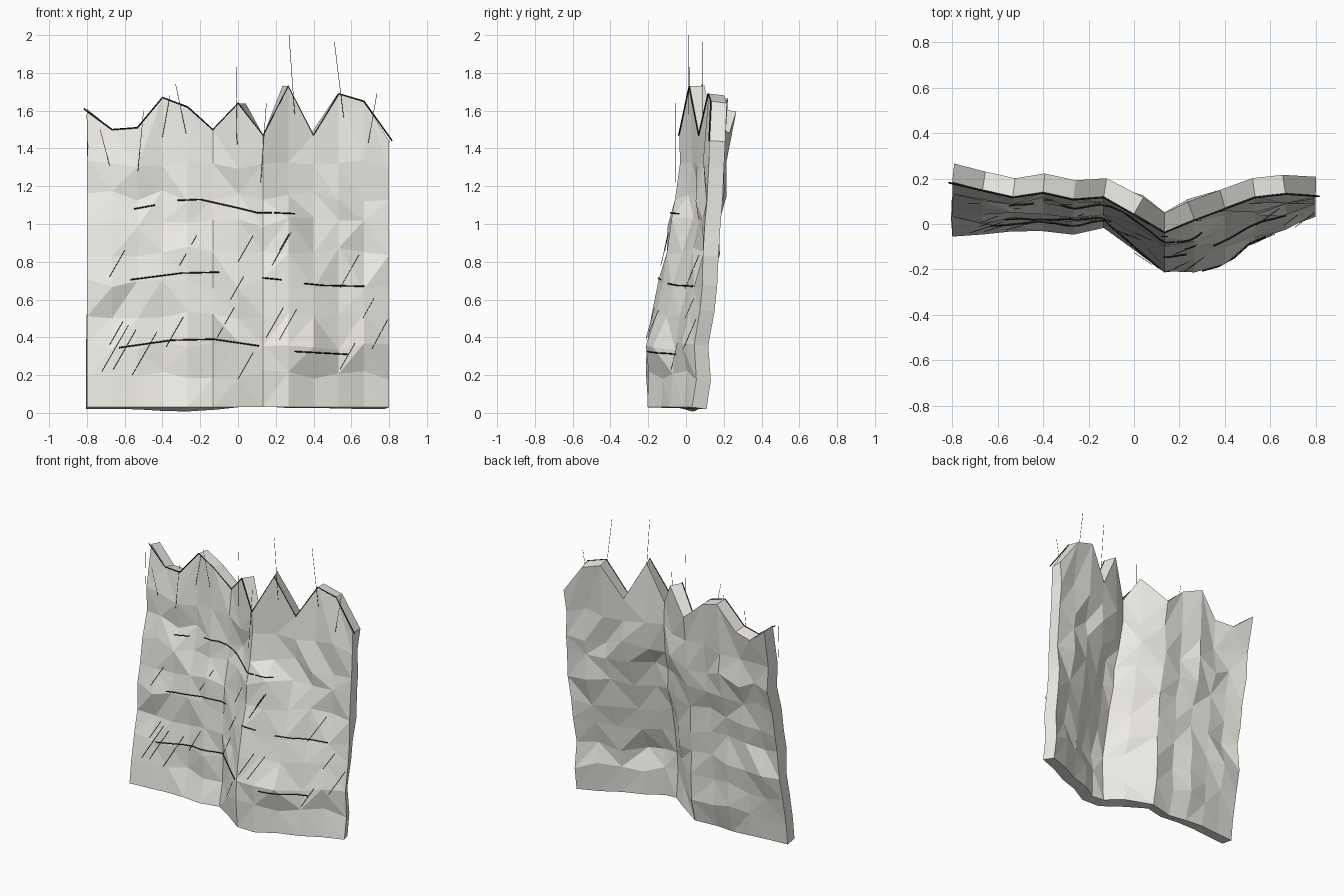
import bpy, bmesh, random
from mathutils import Vector
from mathutils.bvhtree import BVHTree

if "Cube" in bpy.data.objects:
    bpy.data.objects.remove(bpy.data.objects["Cube"])

random.seed(4)
N = 13
XS = [-0.8 + 1.6 * i / (N - 1) for i in range(N)]

# Cliff profiles, left to right: ragged top height, depth at the top, depth at the foot
TOP_Z = [1.61, 1.50, 1.51, 1.67, 1.62, 1.50, 1.64, 1.47, 1.73, 1.47, 1.69, 1.65, 1.44]
TOP_Y = [.185, .15, .12, .14, .11, .12, .045, -.035, .02, .07, .12, .135, .125]
FOOT_Y = [-.06, -.05, -.035, -.035, -.05, -.02, -.10, -.20, -.205, -.13, -.09, -.02, .03]
# Rows: height, and how far the depth of the central bulge has moved from foot to top
ROWS = [(.03, .0), (.2, -.02), (.36, -.05), (.52, .18), (.68, .36),
        (.85, .5), (1.01, .62), (1.15, .95), (1.32, 1.0)]
# Ledges and hollows: row -> first column, last column, depth change
BUMPS = {1: (2, 5, .02), 2: (9, 11, -.025), 3: (0, 4, .012), 4: (0, 3, -.018),
         5: (9, 12, .025), 6: (9, 10, .03), 7: (0, 3, .015), 8: (0, 2, -.02)}


def mat(name, rgb):
    m = bpy.data.materials.new(name)
    m.diffuse_color = (*rgb, 1)
    m.use_nodes = True
    m.node_tree.nodes["Principled BSDF"].inputs["Base Color"].default_value = m.diffuse_color
    return m


# Rock face: one grid sheet, thickened backwards
bm = bmesh.new()
grid = []
for j, (z, bulge) in enumerate(ROWS):
    row = []
    for i, x in enumerate(XS):
        f = bulge if 6 <= i <= 9 else z / 1.6
        y = FOOT_Y[i] + (TOP_Y[i] - FOOT_Y[i]) * f
        dz = 0
        if j:
            first, last, dy = BUMPS[j]
            if first <= i <= last:
                y += dy
            y += random.uniform(-.017, .017)
            dz = random.uniform(-.03, .03)
        row.append(bm.verts.new((x, y, z + dz)))
    grid.append(row)
grid.append([bm.verts.new(p) for p in zip(XS, TOP_Y, TOP_Z)])
for lo, hi in zip(grid, grid[1:]):
    for i in range(N - 1):
        a, b, c, d = lo[i], lo[i + 1], hi[i + 1], hi[i]
        tris = ((a, b, c), (a, c, d)) if random.random() < .5 else ((a, b, d), (b, c, d))
        for t in tris:
            bm.faces.new(t)
bm.normal_update()
tree = BVHTree.FromBMesh(bm)
me = bpy.data.meshes.new("rock_face")
bm.to_mesh(me)
bm.free()
me.materials.append(mat("pale_stone", (.85, .83, .78)))
rock = bpy.data.objects.new("rock_face", me)
bpy.context.collection.objects.link(rock)
sol = rock.modifiers.new("thickness", 'SOLIDIFY')
sol.thickness = .083
sol.offset = -1

ink = mat("ink", (.02, .02, .02))


def on_face(x, z, gap=.006):
    """Point just in front of the rock face."""
    x = max(-.795, min(.795, x))
    hit = tree.ray_cast(Vector((x, -2, z)), Vector((0, 1, 0)))[0]
    if hit is None:
        hit = tree.find_nearest(Vector((x, 0, z)))[0]
    return Vector((x, hit.y - gap, z))


def strokes(name, lines, radius):
    """One object holding many thin tubes."""
    cu = bpy.data.curves.new(name, 'CURVE')
    cu.dimensions = '3D'
    cu.bevel_depth = radius
    cu.bevel_resolution = 0
    cu.use_fill_caps = True
    for pts in lines:
        s = cu.splines.new('POLY')
        s.points.add(len(pts) - 1)
        for p, co in zip(s.points, pts):
            p.co = (*co, 1)
    cu.materials.append(ink)
    ob = bpy.data.objects.new(name, cu)
    bpy.context.collection.objects.link(ob)


def follow(pts, n=4):
    """Subdivide an (x, z) path and lay it on the rock."""
    out = [on_face(*pts[0])]
    for (x0, z0), (x1, z1) in zip(pts, pts[1:]):
        out += [on_face(x0 + (x1 - x0) * k / n, z0 + (z1 - z0) * k / n)
                for k in range(1, n + 1)]
    return out


# Rim line along the ragged top
rim = [Vector((x * 1.02 if abs(x) > .79 else x, y - .003, z))
       for x, y, z in zip(XS, TOP_Y, TOP_Z)]
strokes("rim_line", [rim], .004)

# Horizontal ledge lines
LEDGES = [
    [(-.32, 1.125), (-.2, 1.13), (0, 1.085), (.1, 1.06), (.18, 1.06)],
    [(.19, 1.06), (.3, 1.055)], [(-.55, 1.08), (-.44, 1.10)],
    [(-.57, .705), (-.3, .74), (-.1, .745)],
    [(.13, .715), (.23, .705)], [(.35, .685), (.45, .675), (.67, .67)],
    [(-.63, .345), (-.35, .385), (-.13, .39), (.11, .355)],
    [(.3, .325), (.58, .31)]]
strokes("ledge_lines", [follow(p) for p in LEDGES], .0035)

# Slanted hatching: lower end x, z and run
HATCH = [(-.68, .72, .08), (-.31, .78, .09), (-.04, .6, .07), (0, .8, .08),
         (.18, .78, .1), (.19, .8, .08), (.22, .86, .05), (.54, .66, .1),
         (.66, .5, .06), (.71, .34, .09), (-.72, .22, .14), (-.66, .23, .12),
         (-.68, .36, .07), (-.56, .2, .13), (-.38, .35, .09), (-.11, .4, .09),
         (0, .18, .08), (.15, .4, .09), (.22, .39, .09), (.54, .23, .08)]
strokes("hatch_lines", [[on_face(x, z, .012), on_face(x + d, z + d * 1.75, .012)]
                        for x, z, d in HATCH], .0013)

# Upright strokes crossing the rim: top x, z, bottom x, z
UPRIGHT = [(-.73, 1.5, -.68, 1.31), (-.5, 1.6, -.53, 1.28), (-.36, 1.68, -.4, 1.46),
           (-.33, 1.74, -.275, 1.48), (-.01, 1.83, -.005, 1.42), (.15, 1.64, .12, 1.22),
           (.27, 2.0, .3, 1.58), (.51, 1.965, .56, 1.56), (.735, 1.69, .69, 1.43),
           (-.8, 1.58, -.8, 1.36)]
lines = []
for x0, z0, x1, z1 in UPRIGHT:
    low = on_face(x1, z1, .02)
    lines.append([Vector((x0, low.y, z0)), low])
strokes("upright_lines", lines, .0013)
